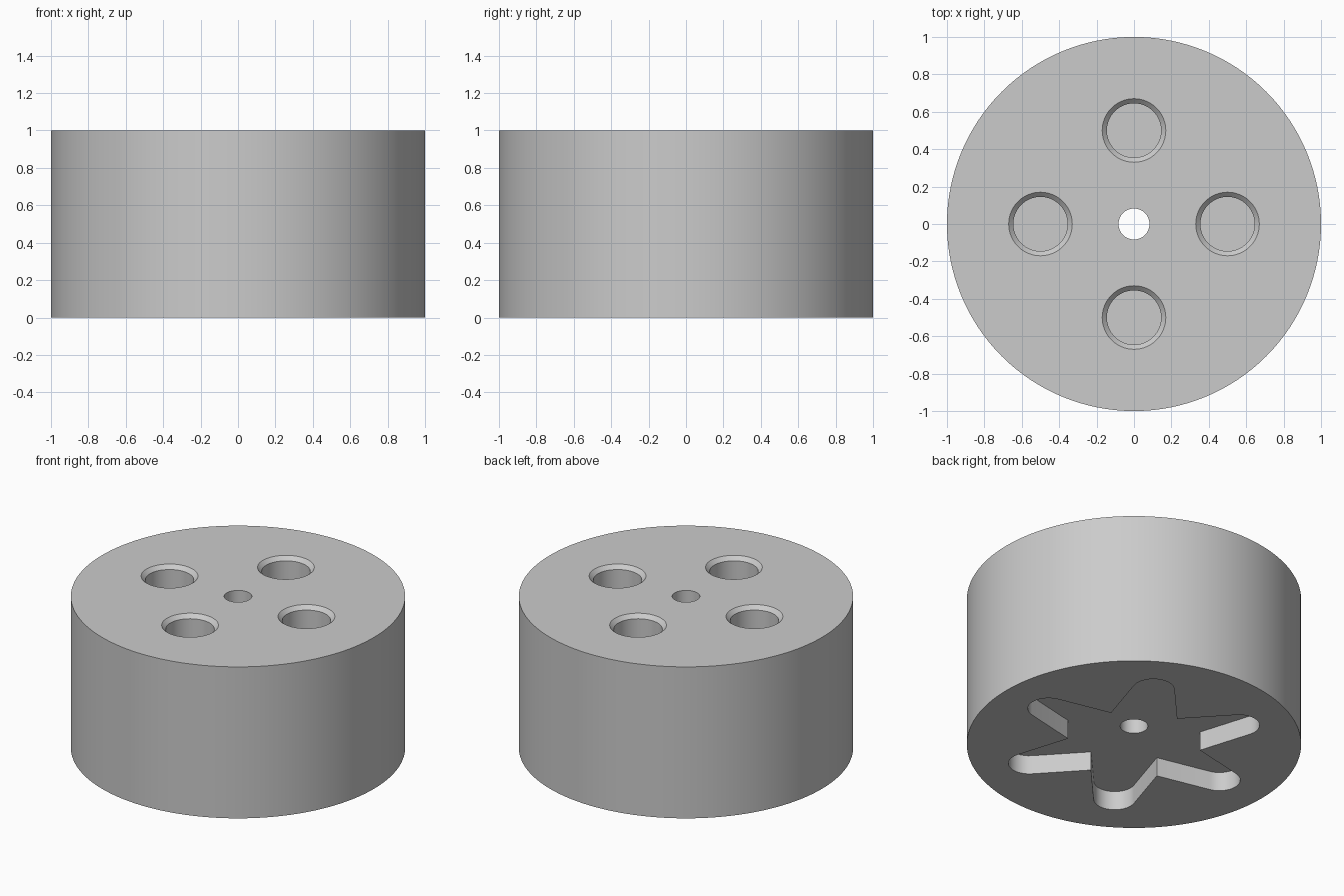
import bpy
import bmesh
from math import cos, sin, pi, radians, hypot, atan2, acos

cube = bpy.data.objects.get("Cube")
if cube:
    bpy.data.objects.remove(cube, do_unlink=True)

HEIGHT = 1.0
RECESS = 0.125      # depth of the star socket
POCKET = 0.5        # depth of the four top pockets
OVER = 0.1          # cutter overshoot beyond the surface

grey = bpy.data.materials.new("plain grey")
grey.use_nodes = True
colour = (0.6, 0.6, 0.6, 1)
grey.diffuse_color = colour
grey.node_tree.nodes["Principled BSDF"].inputs["Base Color"].default_value = colour


def circle(radius, steps, cx=0, cy=0):
    return [(cx + radius * cos(2 * pi * i / steps),
             cy + radius * sin(2 * pi * i / steps)) for i in range(steps)]


def solid(name, loops):
    """Closed solid skinned through a stack of (outline, z) loops."""
    bm = bmesh.new()
    rings = [[bm.verts.new((x, y, z)) for x, y in pts] for pts, z in loops]
    for low, high in zip(rings, rings[1:]):
        n = len(low)
        for i in range(n):
            j = (i + 1) % n
            bm.faces.new((low[i], low[j], high[j], high[i]))
    bm.faces.new(rings[0][::-1])
    bm.faces.new(rings[-1])
    bmesh.ops.recalc_face_normals(bm, faces=bm.faces)
    mesh = bpy.data.meshes.new(name)
    bm.to_mesh(mesh)
    bm.free()
    mesh.materials.append(grey)
    obj = bpy.data.objects.new(name, mesh)
    bpy.context.collection.objects.link(obj)
    return obj


def star(arms=6, reach=0.667, tip=0.125, inner=0.4, steps=14):
    """Six tapered arms with round tips, tangent to the inner corners."""
    half = pi / arms
    dx, dy = inner * cos(half) - reach, inner * sin(half)
    sweep = atan2(dy, dx) - acos(tip / hypot(dx, dy))
    pts = []
    for k in range(arms):
        a = 2 * half * k
        for i in range(steps + 1):
            t = a - sweep + 2 * sweep * i / steps
            pts.append((reach * cos(a) + tip * cos(t),
                        reach * sin(a) + tip * sin(t)))
        pts.append((inner * cos(a + half), inner * sin(a + half)))
    return pts


# Cylindrical body
rim = circle(1, 128)
body = solid("body", [(rim, 0), (rim, HEIGHT)])

# Centre bore and star socket underneath
bore = circle(0.083, 48)
socket = star()
cutters = [solid("star_socket_cutter", [(socket, -OVER), (socket, RECESS)]),
           solid("bore_cutter", [(bore, -OVER), (bore, HEIGHT + OVER)])]

# Four chamfered pockets in the top
for k in range(4):
    cx, cy = 0.5 * cos(k * pi / 2), 0.5 * sin(k * pi / 2)
    wall = circle(0.145, 64, cx, cy)
    lip = circle(0.17, 64, cx, cy)
    cutters.append(solid("pocket_cutter", [
        (wall, HEIGHT - POCKET), (wall, HEIGHT - 0.025),
        (lip, HEIGHT), (lip, HEIGHT + OVER)]))

# Cut, apply and tidy up
bpy.ops.object.select_all(action='DESELECT')
bpy.context.view_layer.objects.active = body
body.select_set(True)
for cutter in cutters:
    cutter.hide_render = True
    mod = body.modifiers.new("cut", 'BOOLEAN')
    mod.operation = 'DIFFERENCE'
    mod.solver = 'EXACT'
    mod.object = cutter
    bpy.ops.object.modifier_apply(modifier=mod.name)
    bpy.data.objects.remove(cutter, do_unlink=True)
bpy.ops.object.shade_smooth_by_angle(angle=radians(30))
